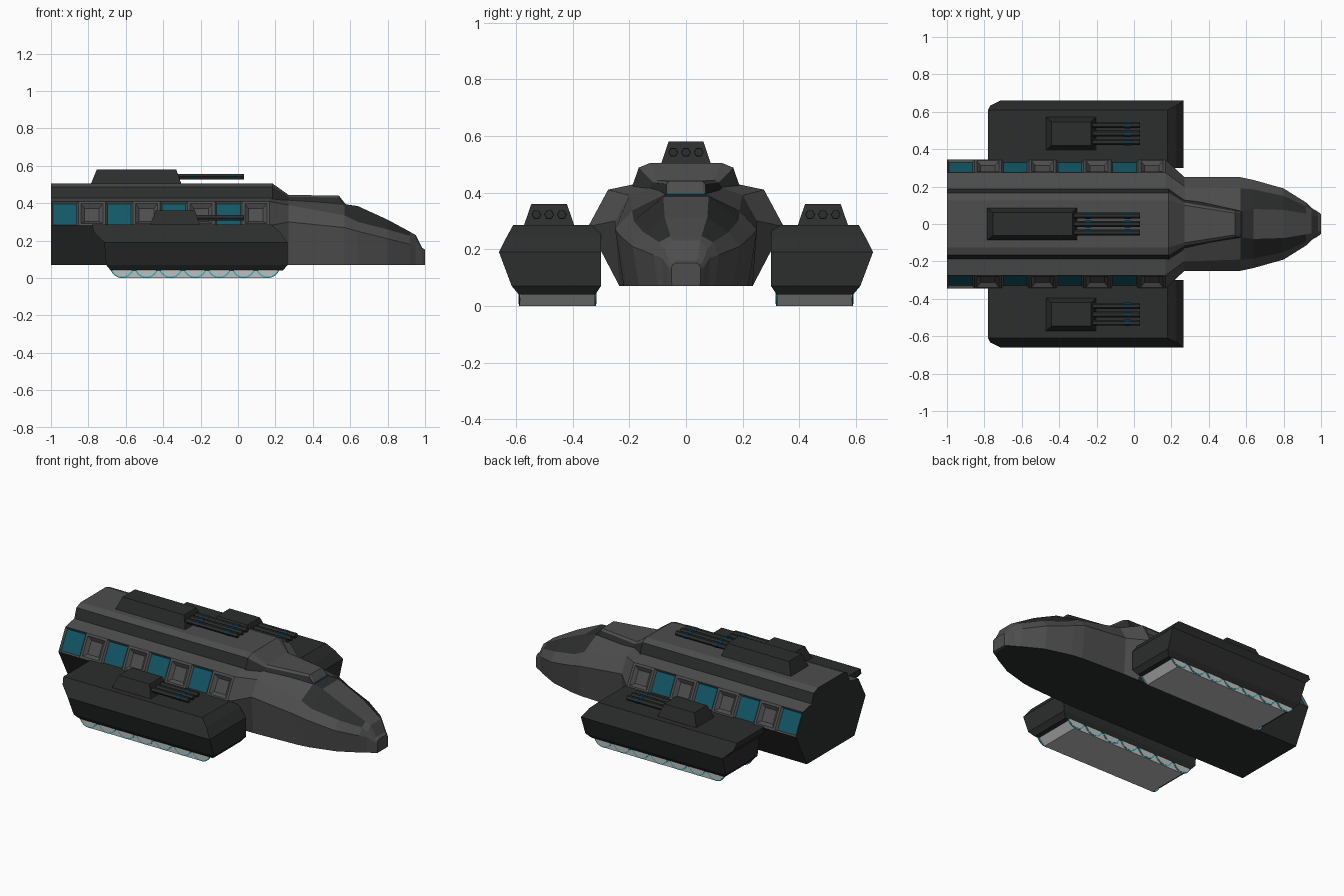
import bpy, bmesh, math
from mathutils import Matrix

old = bpy.data.objects.get("Cube")
if old:
    bpy.data.objects.remove(old, do_unlink=True)


def material(name, rgb):
    m = bpy.data.materials.new(name)
    m.use_nodes = True
    colour = (*rgb, 1)
    m.diffuse_color = colour
    m.node_tree.nodes["Principled BSDF"].inputs["Base Color"].default_value = colour
    return m


GREY, DARK, TEAL, LIGHT, CYAN, NAVY = range(6)
MATS = [material("hull_grey", (.075, .075, .075)),
        material("armour_dark", (.025, .026, .026)),
        material("window_teal", (.006, .095, .13)),
        material("track_light_grey", (.52, .52, .52)),
        material("wheel_rim_cyan", (.02, .45, .5)),
        material("barrel_band_blue", (.006, .04, .07))]


def finish(bm, name):
    me = bpy.data.meshes.new(name)
    bm.to_mesh(me)
    bm.free()
    for m in MATS:
        me.materials.append(m)
    ob = bpy.data.objects.new(name, me)
    bpy.context.collection.objects.link(ob)
    return ob


def bridge(rings, rule, cap):
    """Skin closed rings of points; rule(i, j) colours each side face."""
    bm = bmesh.new()
    vs = [[bm.verts.new(p) for p in r] for r in rings]
    n = len(vs[0])
    for i in range(len(vs) - 1):
        for j in range(n):
            k = (j + 1) % n
            f = bm.faces.new((vs[i][j], vs[i][k], vs[i + 1][k], vs[i + 1][j]))
            f.material_index = rule(i, j)
    for r in (vs[0], vs[-1]):
        bm.faces.new(r).material_index = cap
    bmesh.ops.recalc_face_normals(bm, faces=bm.faces)
    return bm


def loft(stations, rule, cap):
    """Loft mirrored half sections along x; rule gets (x middle, strip)."""
    rings = [[(x, y, z) for y, z in half] + [(x, -y, z) for y, z in reversed(half)]
             for x, half in stations]
    k = len(stations[0][1])

    def colour(i, j):
        strip = -1 if j == 2 * k - 1 else min(j, 2 * k - 2 - j)
        return rule((stations[i][0] + stations[i + 1][0]) / 2, strip)
    return bridge(rings, colour, cap)


def stack(name, levels, colour):
    """Stack rectangles given as (z, x0, x1, y0, y1)."""
    rings = [[(a, c, z), (b, c, z), (b, d, z), (a, d, z)] for z, a, b, c, d in levels]
    return finish(bridge(rings, lambda i, j: colour, colour), name)


def rod(name, centre, radius, length, axis, sides, colour):
    bm = bmesh.new()
    turn = Matrix.Rotation(math.pi / 2, 4, 'Y' if axis == 'x' else 'X')
    bmesh.ops.create_cone(bm, cap_ends=True, segments=sides, radius1=radius,
                          radius2=radius, depth=length,
                          matrix=Matrix.Translation(centre) @ turn)
    for f in bm.faces:
        f.material_index = colour
    return finish(bm, name)


# Main hull and nose
BOT = .07
PITCH = .146
body = [(.235, BOT), (.345, .28), (.275, .41), (.19, .428)]
stations = [(-1 + PITCH * i, body) for i in range(9)]
stations += [
    (.27, [(.235, BOT), (.25, .30), (.20, .39), (.12, .42)]),
    (.57, [(.22, BOT), (.25, .27), (.19, .335), (.07, .395)]),
    (.64, [(.21, BOT), (.235, .25), (.185, .30), (.08, .385)]),
    (.80, [(.165, BOT), (.19, .21), (.15, .26), (.075, .312)]),
    (.92, [(.10, BOT), (.115, .18), (.095, .225), (.055, .247)]),
    (.95, [(.08, BOT), (.085, .17), (.075, .20), (.05, .23)]),
    (.985, [(.06, BOT), (.065, .14), (.058, .152), (.04, .162)]),
    (1.0, [(.05, BOT), (.052, .13), (.048, .145), (.035, .152)]),
]


def hull_colour(x, strip):
    if strip == -1 or (strip == 0 and x < .2):
        return DARK
    if .57 < x < .92 and strip == 2:
        return DARK          # cockpit side glass
    if .57 < x < .64 and strip == 3:
        return DARK          # cockpit front glass
    return GREY


hull = loft(stations, hull_colour, DARK)

# Recessed side panels, alternately glazed and plain
glazed, plain = [], []
for f in hull.faces:
    c = f.calc_center_median()
    if c.x < .17 and .33 < c.z < .36 and abs(f.normal.x) < .1:
        slot = int((c.x + 1) / PITCH)
        (plain if slot % 2 else glazed).append(f)
bmesh.ops.inset_individual(hull, faces=glazed, thickness=.014, depth=-.012)
for f in glazed:
    f.material_index = TEAL
bmesh.ops.inset_individual(hull, faces=plain, thickness=.02, depth=0)
bmesh.ops.inset_individual(hull, faces=plain, thickness=.028, depth=-.018)
for f in hull.faces:
    if f.normal.x < -.9 and f.calc_area() > .05:
        f.material_index = DARK
hull_ob = finish(hull, "hull")
for f in hull_ob.data.polygons:
    if f.center.x > .99:
        f.material_index = GREY

# Raised spine with dark side walls
spine = [(.19, .42), (.167, .488), (.125, .505)]
spine_stations = [
    (-1, spine), (.185, spine),
    (.27, [(.14, .40), (.115, .435), (.10, .445)]),
    (.54, [(.08, .385), (.068, .43), (.058, .44)]),
    (.575, [(.075, .38), (.07, .39), (.06, .395)]),
]
finish(loft(spine_stations, lambda x, s: DARK if s in (-1, 0) else GREY, DARK), "spine")
stack("spine_front_light", [(.392, .571, .579, -.068, .068),
                            (.399, .567, .575, -.068, .068)], TEAL)


def turret(name, x0, x1, y, z, half, muzzle):
    """Sloped gun house with three banded barrels."""
    stack(name + "_house", [(z - .01, x0, x1, y - half, y + half),
                            (z + .075, x0 + .035, x1 - .03, y - half * .68, y + half * .68)], DARK)
    start = x1 - .05
    for n, off in enumerate((-.045, 0, .045)):
        rod(f"{name}_barrel_{n}", ((start + muzzle) / 2, y + off, z + .037),
            .016, muzzle - start, 'x', 6, DARK)
        for b, x in enumerate((-.245, -.035)):
            rod(f"{name}_band_{n}_{b}", (x, y + off, z + .037), .0175, .03, 'x', 6, NAVY)


turret("spine_turret", -.79, -.30, 0, .505, .09, .033)

# Side pods with turrets and tracks
for side, label in ((1, "left"), (-1, "right")):
    def level(z, a, b, c, d):
        return (z, a, b, side * c, side * d)
    stack(label + "_pod", [level(.04, -.68, .24, .32, .59),
                           level(.07, -.705, .265, .30, .615),
                           level(.19, -.715, .265, .30, .66),
                           level(.245, -.77, .225, .30, .632),
                           level(.285, -.78, .18, .30, .61)], DARK)
    stack(label + "_track", [level(0, -.63, .17, .32, .588),
                             level(.045, -.675, .215, .32, .588)], LIGHT)
    turret(label + "_turret", -.475, -.20, side * .483, .285, .092, .033)
    for w in range(7):
        x = -.62 + .13 * w
        for y, edge in ((.588, "outer"), (.32, "inner")):
            tag = f"{label}_{edge}_wheel_{w}"
            rod(tag + "_rim", (x, side * y, .064), .064, .004, 'y', 24, CYAN)
            rod(tag + "_disc", (x, side * y, .064), .057, .007, 'y', 24, LIGHT)
